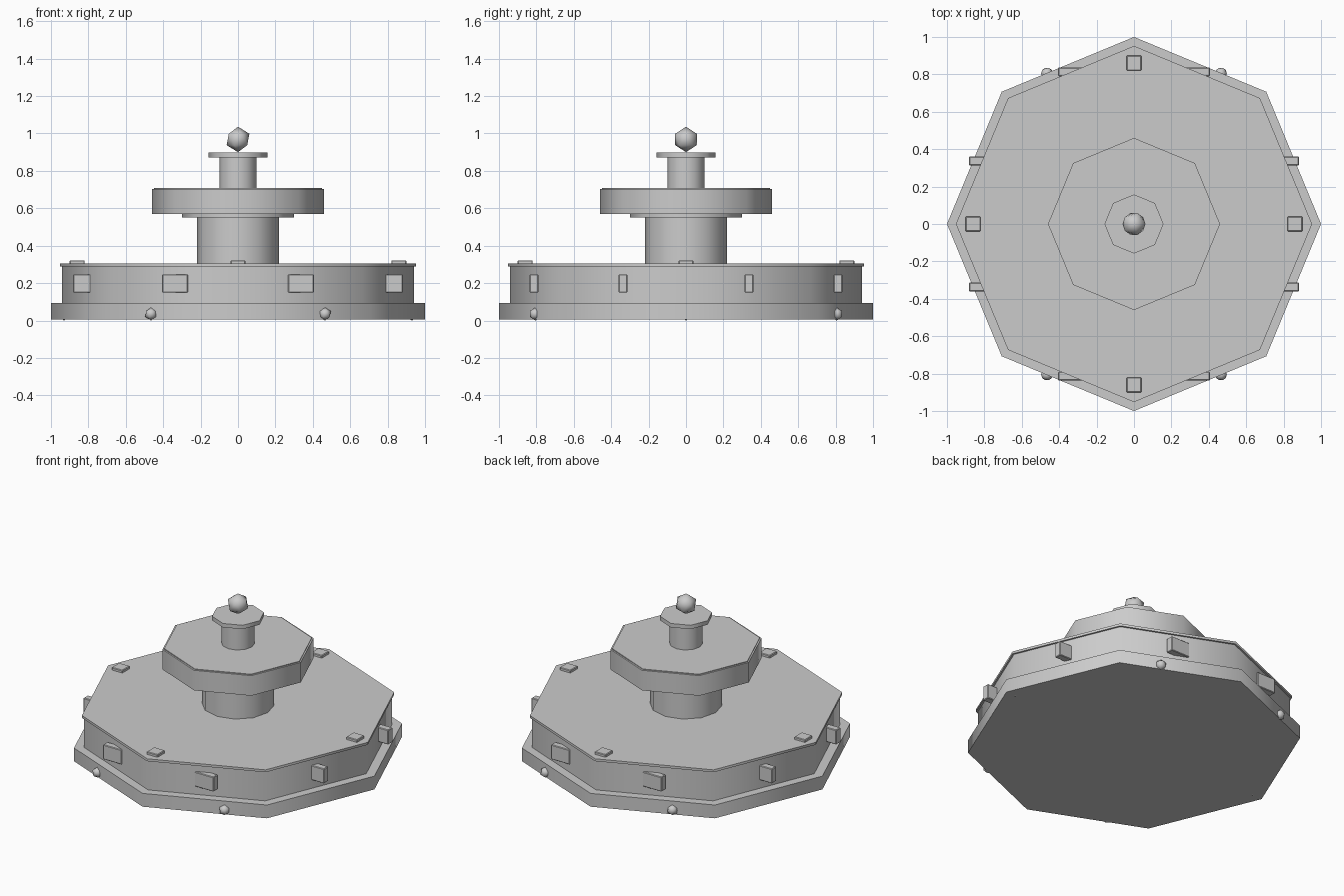
import bpy
from math import cos, sin, radians

if "Cube" in bpy.data.objects:
    bpy.data.objects.remove(bpy.data.objects["Cube"])


def smooth(ob, name):
    ob.name = name
    bpy.ops.object.shade_smooth_by_angle(angle=radians(50))
    return ob


def prism(name, r, z0, z1, sides=8):
    bpy.ops.mesh.primitive_cylinder_add(vertices=sides, radius=r, depth=z1 - z0,
                                        location=(0, 0, (z0 + z1) / 2))
    return smooth(bpy.context.object, name)


def ball(name, r, loc):
    bpy.ops.mesh.primitive_ico_sphere_add(subdivisions=1, radius=r, location=loc)
    return smooth(bpy.context.object, name)


def block(name, size, loc):
    bpy.ops.mesh.primitive_cube_add(size=1, location=loc)
    ob = bpy.context.object
    ob.name = name
    ob.scale = size
    bpy.ops.object.transform_apply(location=False, rotation=False, scale=True)
    bev = ob.modifiers.new("soft_edges", 'BEVEL')
    bev.width = 0.004
    bev.segments = 1
    return ob


# Lower basin
prism("base_step", 1.0, 0.006, 0.094)
prism("basin_wall", 0.94, 0.094, 0.29)
prism("basin_rim", 0.952, 0.289, 0.305)

# Pedestal and upper bowl
prism("pedestal", 0.218, 0.30, 0.555, 12)
prism("bowl_collar", 0.30, 0.55, 0.57)
prism("upper_bowl", 0.46, 0.57, 0.703)
prism("bowl_surface", 0.45, 0.70, 0.708)

# Top column, cap and finial
prism("top_column", 0.10, 0.70, 0.875, 12)
prism("top_cap", 0.158, 0.872, 0.898)
ball("finial", 0.068, (0, 0, 0.968))

# Raised blocks around the wall
for i in range(8):
    a = radians(22.5 + 45 * i)
    block(f"wall_block_{i}", (0.137, 0.047, 0.097), (0.88 * cos(a), 0.88 * sin(a), 0.198))

# Small blocks on the rim corners
for i in range(4):
    a = radians(90 * i)
    block(f"rim_block_{i}", (0.08, 0.08, 0.03), (0.86 * cos(a), 0.86 * sin(a), 0.307))

# Studs around the base step
for i in range(6):
    a = radians(60 * i)
    ball(f"base_stud_{i}", 0.035, (0.93 * cos(a), 0.93 * sin(a), 0.035))
